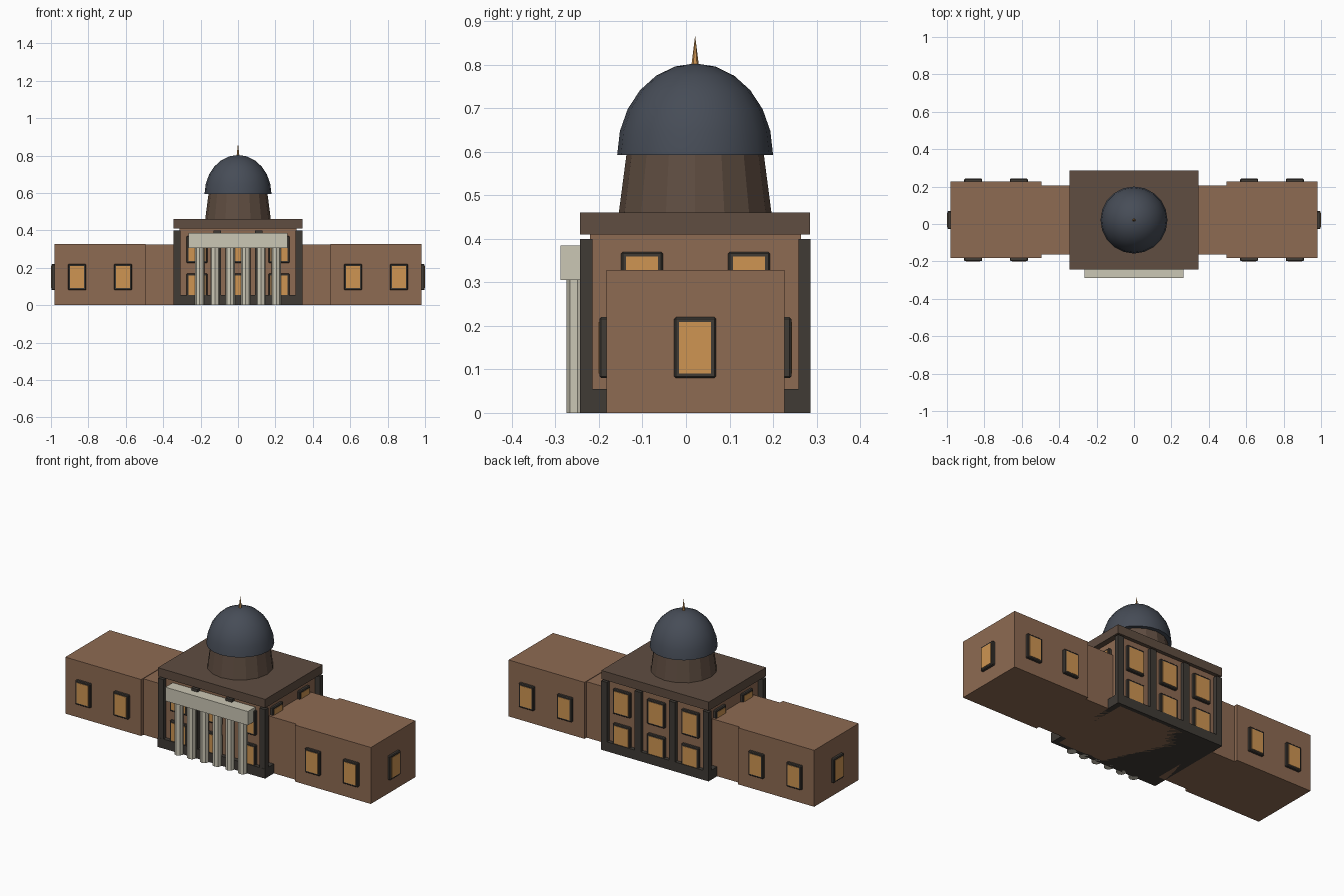
import bpy, math

if "Cube" in bpy.data.objects:
    bpy.data.objects.remove(bpy.data.objects["Cube"])

CY = 0.021  # depth centre of the building


def mat(name, r, g, b):
    m = bpy.data.materials.new(name)
    m.diffuse_color = (r, g, b, 1)
    m.use_nodes = True
    m.node_tree.nodes["Principled BSDF"].inputs["Base Color"].default_value = m.diffuse_color
    return m


WALL = mat("brown_wall", 0.27, 0.145, 0.085)
TRIM = mat("dark_brown_trim", 0.115, 0.075, 0.053)
DARK = mat("charcoal_frame", 0.050, 0.043, 0.036)
STONE = mat("pale_stone", 0.60, 0.57, 0.46)
GLASS = mat("amber_glass", 0.62, 0.30, 0.085)
SLATE = mat("blue_grey_slate", 0.062, 0.073, 0.095)


def box(name, x0, x1, y0, y1, z0, z1, m):
    bpy.ops.mesh.primitive_cube_add(size=1, location=((x0 + x1) / 2, (y0 + y1) / 2, (z0 + z1) / 2))
    o = bpy.context.object
    o.name = name
    o.scale = (x1 - x0, y1 - y0, z1 - z0)
    bpy.ops.object.transform_apply(location=False, rotation=False, scale=True)
    o.data.materials.append(m)
    return o


def cone(name, x, y, z0, z1, r0, r1, sides, m):
    bpy.ops.mesh.primitive_cone_add(vertices=sides, radius1=r0, radius2=r1, depth=z1 - z0,
                                    location=(x, y, (z0 + z1) / 2))
    o = bpy.context.object
    o.name = name
    o.data.materials.append(m)
    return o


def window(name, axis, sign, wall, c, w, z0, z1):
    """Frame and glass on the wall plane facing sign along axis, centred at c."""
    def part(label, half, inset, a, b, m):
        lo, hi = sorted((wall + sign * a, wall + sign * b))
        zz = (z0 + inset, z1 - inset)
        if axis == "y":
            return box(name + label, c - half, c + half, lo, hi, *zz, m)
        return box(name + label, lo, hi, c - half, c + half, *zz, m)
    frame = part("_frame", w / 2, 0, -0.005, 0.016, DARK)
    bev = frame.modifiers.new("soft_edge", "BEVEL")
    bev.width = 0.004
    bev.segments = 1
    part("_glass", w / 2 - 0.011, 0.011, 0.012, 0.018, GLASS)


# Central block with plinth and cornice
box("main_block", -0.313, 0.313, -0.22, 0.264, 0, 0.415, WALL)
box("plinth", -0.345, 0.345, CY - 0.265, CY + 0.265, 0, 0.055, DARK)
box("cornice", -0.345, 0.345, CY - 0.264, CY + 0.264, 0.41, 0.46, TRIM)

# Pilasters on front and back
for y0, y1 in ((-0.243, -0.215), (0.259, 0.286)):
    for x0, x1 in ((-0.345, -0.308), (-0.13, -0.09), (0.09, 0.13), (0.308, 0.345)):
        box("pilaster", x0, x1, y0, y1, 0, 0.40, DARK)

# Windows of the central block: three columns, two storeys, plus sides
for sign, wall in ((-1, -0.22), (1, 0.264)):
    for x in (-0.22, 0, 0.22):
        window("lower_window", "y", sign, wall, x, 0.112, 0.03, 0.17)
        window("upper_window", "y", sign, wall, x, 0.112, 0.225, 0.37)
for s in (-1, 1):
    for y in (-0.101, 0.145):
        window("side_window", "x", s, s * 0.313, y, 0.096, 0.225, 0.37)

# Connectors and wings with their windows
for s in (-1, 1):
    box("connector", *sorted((s * 0.30, s * 0.50)), -0.163, 0.207, 0, 0.325, WALL)
    box("wing", *sorted((s * 0.494, s * 0.982)), -0.183, 0.226, 0, 0.328, WALL)
    for x in (0.615, 0.86):
        window("wing_front_window", "y", -1, -0.183, s * x, 0.096, 0.08, 0.22)
        window("wing_back_window", "y", 1, 0.226, s * x, 0.096, 0.08, 0.22)
    window("wing_end_window", "x", s, s * 0.982, CY, 0.096, 0.08, 0.22)

# Portico
box("entablature", -0.265, 0.265, -0.288, -0.215, 0.305, 0.385, STONE)
for i in range(6):
    cone("portico_column", -0.205 + i * 0.082, -0.249, 0, 0.31, 0.025, 0.025, 8, STONE)

# Drum
cone("drum", 0, CY, 0.455, 0.60, 0.176, 0.157, 16, TRIM)

# Dome: upper half of a sphere, slightly taller than wide
bpy.ops.mesh.primitive_uv_sphere_add(segments=20, ring_count=12, radius=1, location=(0, CY, 0.593))
dome = bpy.context.object
dome.name = "dome"
dome.scale = (0.179, 0.179, 0.21)
bpy.ops.object.transform_apply(location=False, rotation=False, scale=True)
bpy.ops.object.mode_set(mode="EDIT")
bpy.ops.mesh.select_all(action="SELECT")
bpy.ops.mesh.bisect(plane_co=(0, CY, 0.5931), plane_no=(0, 0, 1), clear_inner=True, use_fill=True)
bpy.ops.object.mode_set(mode="OBJECT")
dome.data.materials.append(SLATE)
bpy.ops.object.shade_smooth_by_angle(angle=math.radians(40))

# Spire
cone("spire", 0, CY, 0.795, 0.867, 0.009, 0, 6, GLASS)
